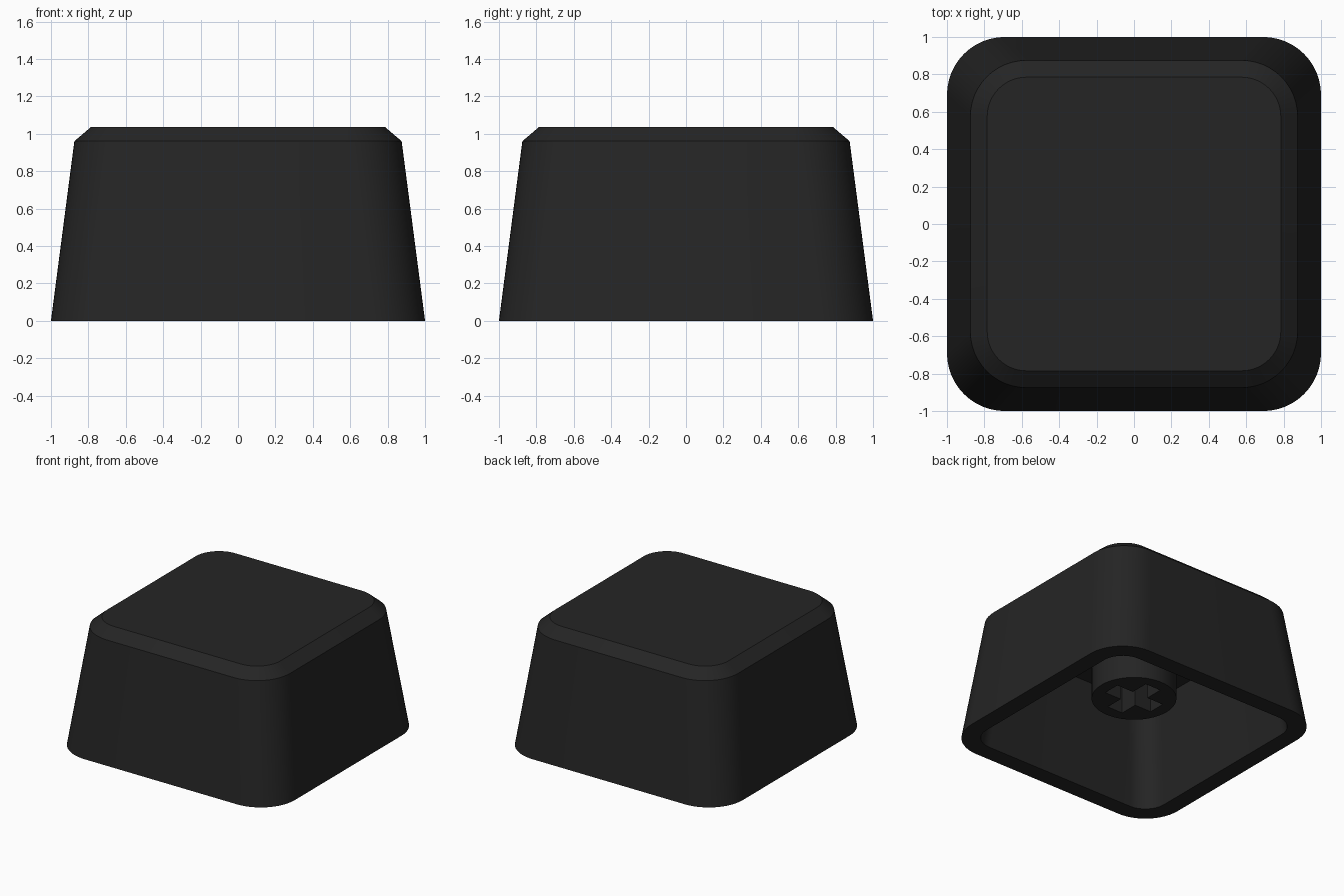
import bpy, bmesh, math

if "Cube" in bpy.data.objects:
    bpy.data.objects.remove(bpy.data.objects["Cube"])

black = bpy.data.materials.new("matte_black")
black.diffuse_color = (0.018, 0.018, 0.018, 1)
black.use_nodes = True
black.node_tree.nodes["Principled BSDF"].inputs["Base Color"].default_value = black.diffuse_color


def rounded_square(half, radius, z, steps=12):
    """Points of a square outline with round corners, counter-clockwise."""
    c = half - radius
    pts = []
    for q, (sx, sy) in enumerate([(1, 1), (-1, 1), (-1, -1), (1, -1)]):
        for i in range(steps + 1):
            a = math.radians(90) * (q + i / steps)
            pts.append((sx * c + radius * math.cos(a), sy * c + radius * math.sin(a), z))
    return pts


def bridge(bm, low, high):
    """Wall of quads between two closed loops of vertices."""
    n = len(low)
    for i in range(n):
        j = (i + 1) % n
        bm.faces.new((low[i], low[j], high[j], high[i]))


def finish(bm, name):
    bmesh.ops.recalc_face_normals(bm, faces=bm.faces[:])
    mesh = bpy.data.meshes.new(name)
    bm.to_mesh(mesh)
    bm.free()
    mesh.materials.append(black)
    obj = bpy.data.objects.new(name, mesh)
    bpy.context.collection.objects.link(obj)
    bpy.ops.object.select_all(action='DESELECT')
    obj.select_set(True)
    bpy.context.view_layer.objects.active = obj
    bpy.ops.object.shade_smooth_by_angle(angle=math.radians(30))
    return obj


# Hollow key shell: cavity ceiling, cavity rim, outer rim, shoulder, flat top
sections = [(0.76, 0.17, 0.84), (0.86, 0.18, 0.0), (1.0, 0.31, 0.0),
            (0.875, 0.30, 0.96), (0.785, 0.21, 1.037)]
bm = bmesh.new()
loops = [[bm.verts.new(p) for p in rounded_square(*s)] for s in sections]
for low, high in zip(loops, loops[1:]):
    bridge(bm, low, high)
bm.faces.new(loops[0])
bm.faces.new(loops[-1])
finish(bm, "key_shell")

# Stem under the ceiling, with a cross-shaped socket
STEM_R, STEM_Z, CEILING, SOCKET_Z = 0.315, 0.29, 0.85, 0.74
ARM, W = 0.22, 0.07
circle = [(STEM_R * math.cos(math.tau * i / 48), STEM_R * math.sin(math.tau * i / 48))
          for i in range(48)]
cross = []
for q in range(4):
    c, s = round(math.cos(q * math.pi / 2)), round(math.sin(q * math.pi / 2))
    cross += [(x * c - y * s, x * s + y * c) for x, y in [(ARM, -W), (ARM, W), (W, W)]]

bm = bmesh.new()
rings = {}
for key, outline, z in [("outer", circle, STEM_Z), ("top", circle, CEILING),
                        ("slot", cross, STEM_Z), ("floor", cross, SOCKET_Z)]:
    rings[key] = [bm.verts.new((x, y, z)) for x, y in outline]
bridge(bm, rings["outer"], rings["top"])
bridge(bm, rings["slot"], rings["floor"])
bm.faces.new(rings["top"])
bm.faces.new(rings["floor"])
# Flat end face around the socket
rim = [bm.edges.get((r[i - 1], r[i])) for r in (rings["outer"], rings["slot"])
       for i in range(len(r))]
bmesh.ops.triangle_fill(bm, edges=rim, use_beauty=True, normal=(0, 0, -1))
finish(bm, "stem")
